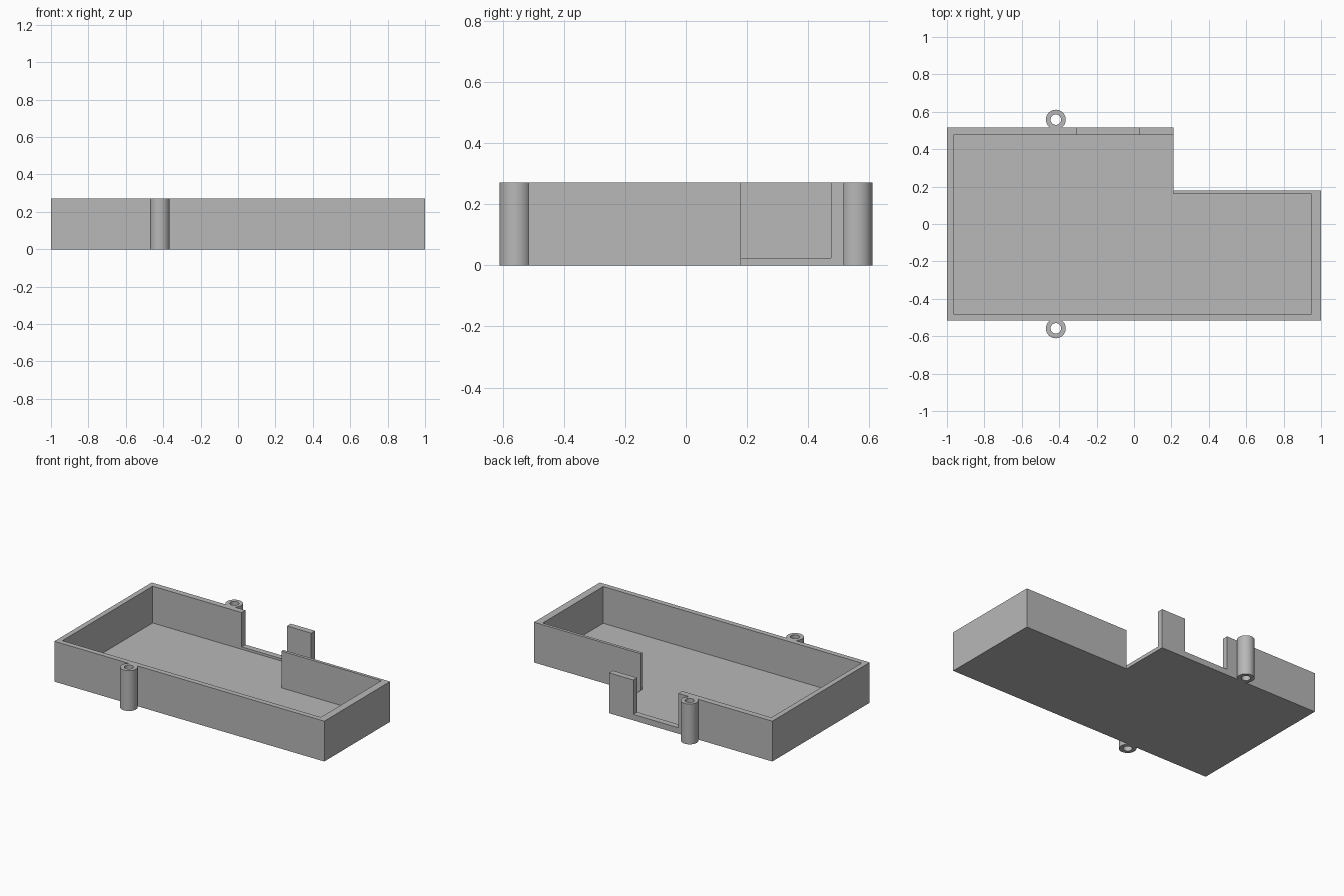
import bpy
import bmesh
import math

if "Cube" in bpy.data.objects:
    bpy.data.objects.remove(bpy.data.objects["Cube"], do_unlink=True)

HEIGHT, FLOOR, SILL = 0.27, 0.024, 0.04
BACK, STEP_X, STEP_Y = 0.515, 0.21, 0.18

grey = bpy.data.materials.new("plain_grey")
grey.use_nodes = True
colour = (0.48, 0.48, 0.48, 1)
grey.diffuse_color = colour
grey.node_tree.nodes["Principled BSDF"].inputs["Base Color"].default_value = colour


def make_object(name, bm):
    bmesh.ops.recalc_face_normals(bm, faces=bm.faces)
    mesh = bpy.data.meshes.new(name)
    bm.to_mesh(mesh)
    bm.free()
    mesh.materials.append(grey)
    obj = bpy.data.objects.new(name, mesh)
    bpy.context.collection.objects.link(obj)
    return obj


def prism(name, outline, z0, z1):
    bm = bmesh.new()
    base = bm.faces.new([bm.verts.new((x, y, z0)) for x, y in outline])
    top = bmesh.ops.extrude_face_region(bm, geom=[base])["geom"]
    verts = [v for v in top if isinstance(v, bmesh.types.BMVert)]
    bmesh.ops.translate(bm, verts=verts, vec=(0, 0, z1 - z0))
    return make_object(name, bm)


def rectangle(x0, x1, y0, y1):
    return [(x0, y0), (x1, y0), (x1, y1), (x0, y1)]


def cut(target, cutter):
    cutter.hide_render = True
    mod = target.modifiers.new("cut", "BOOLEAN")
    mod.operation = "DIFFERENCE"
    mod.solver = "EXACT"
    mod.object = cutter
    depsgraph = bpy.context.evaluated_depsgraph_get()
    mesh = bpy.data.meshes.new_from_object(target.evaluated_get(depsgraph))
    target.modifiers.clear()
    target.data = mesh
    bpy.data.objects.remove(cutter, do_unlink=True)


# L-shaped tray body
tray = prism("tray", [(-1, -BACK), (1, -BACK), (1, STEP_Y), (STEP_X, STEP_Y),
                      (STEP_X, BACK), (-1, BACK)], 0, HEIGHT)

# Cavity, running out through the open side above the step
cavity = [(-0.965, -0.48), (0.95, -0.48), (0.95, 0.16), (STEP_X, 0.16),
          (STEP_X, 0.19), (0.3, 0.19), (0.3, 0.475), (-0.965, 0.475)]
cut(tray, prism("cavity_cutter", cavity, FLOOR, 0.4))

# Gap in the back wall with a low sill
cut(tray, prism("gap_cutter", rectangle(-0.305, 0.03, 0.45, 0.6), SILL, 0.4))


# Hollow screw posts on the front and back walls
def screw_post(name, y, segments=48):
    bm = bmesh.new()
    outer, inner = 0.053, 0.028
    profile = [(inner, 0), (outer, 0), (outer, HEIGHT), (inner, HEIGHT)]
    verts = [bm.verts.new((r, 0, z)) for r, z in profile]
    edges = [bm.edges.new((verts[i], verts[i - 1])) for i in range(len(verts))]
    bmesh.ops.spin(bm, geom=verts + edges, cent=(0, 0, 0), axis=(0, 0, 1),
                   angle=math.tau, steps=segments, use_duplicate=False)
    bmesh.ops.remove_doubles(bm, verts=bm.verts, dist=0.0005)
    post = make_object(name, bm)
    post.location = (-0.418, y, 0)
    bpy.ops.object.select_all(action="DESELECT")
    post.select_set(True)
    bpy.context.view_layer.objects.active = post
    bpy.ops.object.shade_smooth_by_angle(angle=math.radians(30))


screw_post("front_screw_post", -0.558)
screw_post("back_screw_post", 0.558)
